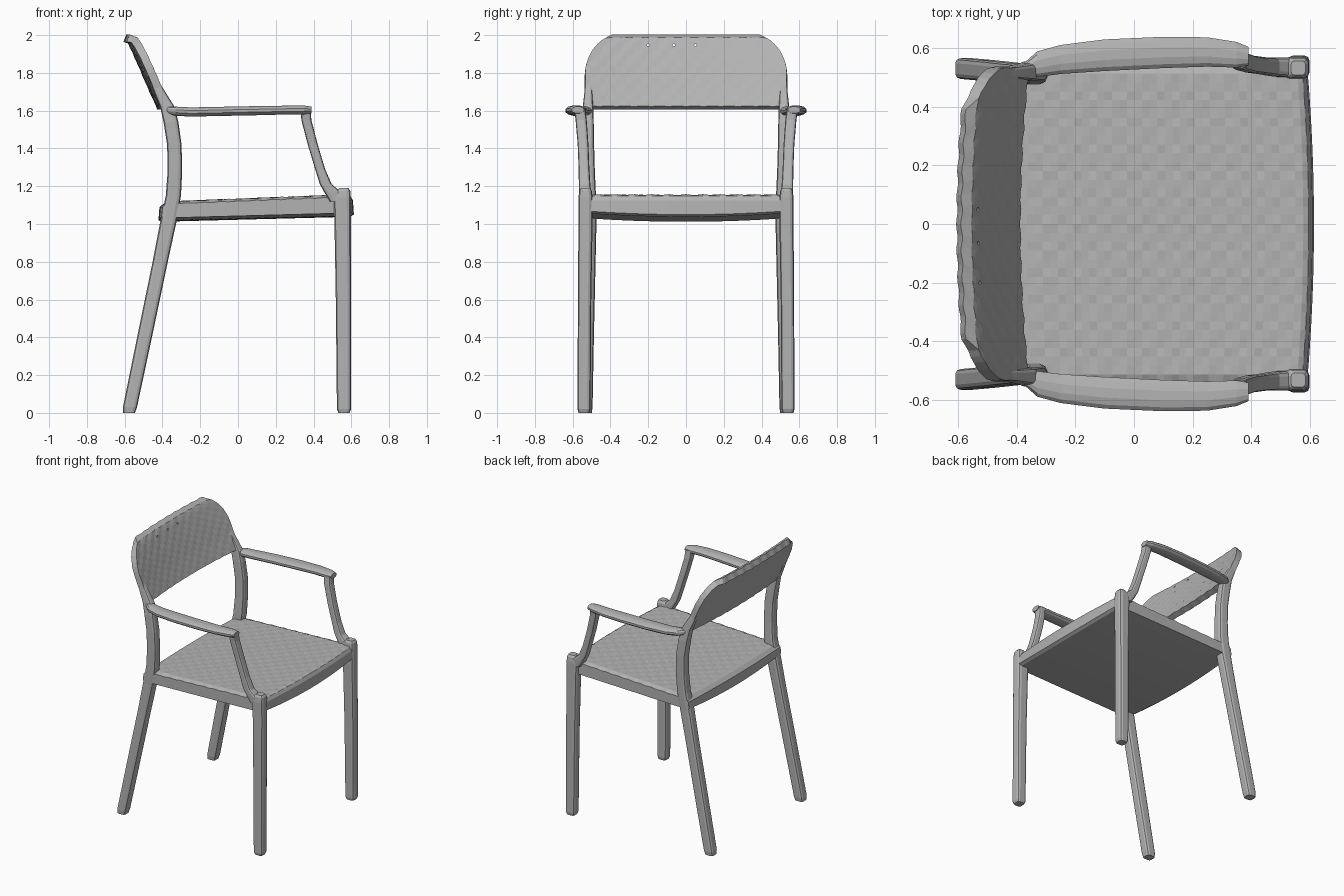
import bpy, bmesh, math

cube = bpy.data.objects.get("Cube")
if cube:
    bpy.data.objects.remove(cube, do_unlink=True)

grey = bpy.data.materials.new("warm_grey_plastic")
grey.use_nodes = True
grey.diffuse_color = (0.45, 0.45, 0.45, 1)
bsdf = grey.node_tree.nodes["Principled BSDF"]
bsdf.inputs["Base Color"].default_value = grey.diffuse_color
bsdf.inputs["Roughness"].default_value = 0.6


def finish(name, bm):
    bmesh.ops.recalc_face_normals(bm, faces=bm.faces)
    mesh = bpy.data.meshes.new(name)
    bm.to_mesh(mesh)
    bm.free()
    mesh.materials.append(grey)
    obj = bpy.data.objects.new(name, mesh)
    bpy.context.collection.objects.link(obj)
    return obj


def loft(name, rings, closed=True):
    """Skin a list of point rings; closed rings get end caps."""
    bm = bmesh.new()
    rows = [[bm.verts.new(p) for p in ring] for ring in rings]
    n = len(rows[0])
    for a, b in zip(rows, rows[1:]):
        for i in range(n if closed else n - 1):
            j = (i + 1) % n
            bm.faces.new((a[i], a[j], b[j], b[i]))
    if closed:
        bm.faces.new(rows[0])
        bm.faces.new(rows[-1])
    return finish(name, bm)


def rounded(hu, hv, power, sides=12):
    """Outline of a rounded rectangle (small power) or ellipse (power 1)."""
    pts = []
    for k in range(sides):
        a = 2 * math.pi * (k + 0.5) / sides
        c, s = math.cos(a), math.sin(a)
        pts.append((math.copysign(abs(c) ** power, c) * hu,
                    math.copysign(abs(s) ** power, s) * hv))
    return pts


def mirrored(obj):
    mod = obj.modifiers.new("Mirror", 'MIRROR')
    mod.use_axis = (False, True, False)
    return obj


def upright(name, path):
    """Pair of bars from horizontal slices: x, y, z, half depth, half width."""
    return mirrored(loft(name, [[(x + u, y + v, z) for u, v in rounded(hx, hy, 0.5)]
                                for x, y, z, hx, hy in path]))


def interp(table, t):
    for (a, va), (b, vb) in zip(table, table[1:]):
        if t <= b:
            return va + (vb - va) * (t - a) / (b - a)
    return table[-1][1]


def dimple(a, b):
    return 0.003 * math.cos(a * 68) * math.cos(b * 68)


# Legs
upright("front_legs", [
    (0.561, 0.54, 0, 0.03, 0.03), (0.561, 0.54, 0.02, 0.038, 0.035),
    (0.558, 0.537, 0.6, 0.041, 0.036), (0.554, 0.532, 1.0, 0.044, 0.038),
    (0.552, 0.532, 1.14, 0.046, 0.038), (0.555, 0.532, 1.175, 0.04, 0.034),
    (0.56, 0.532, 1.19, 0.025, 0.025)])
upright("back_legs", [
    (-0.577, 0.53, 0, 0.032, 0.032), (-0.572, 0.53, 0.03, 0.038, 0.036),
    (-0.495, 0.523, 0.4, 0.04, 0.036), (-0.412, 0.514, 0.8, 0.041, 0.036),
    (-0.367, 0.51, 1.02, 0.044, 0.037), (-0.342, 0.513, 1.15, 0.041, 0.037),
    (-0.334, 0.518, 1.28, 0.039, 0.036), (-0.337, 0.521, 1.42, 0.039, 0.035),
    (-0.355, 0.521, 1.54, 0.04, 0.033), (-0.374, 0.519, 1.62, 0.039, 0.028),
    (-0.42, 0.517, 1.71, 0.029, 0.02), (-0.466, 0.512, 1.8, 0.016, 0.014)])

# Arm supports
upright("arm_supports", [
    (0.358, 0.562, 1.605, 0.027, 0.03), (0.362, 0.555, 1.55, 0.027, 0.03),
    (0.396, 0.545, 1.42, 0.027, 0.029), (0.435, 0.54, 1.29, 0.027, 0.029),
    (0.465, 0.537, 1.21, 0.032, 0.031), (0.5, 0.535, 1.17, 0.045, 0.033),
    (0.53, 0.533, 1.12, 0.045, 0.033)])

# Armrests: x, inner edge, outer edge, middle height, half thickness
arms = [(-0.385, 0.495, 0.54, 1.605, 0.02), (-0.33, 0.5, 0.59, 1.597, 0.025),
        (-0.25, 0.51, 0.612, 1.593, 0.025), (-0.1, 0.52, 0.631, 1.596, 0.025),
        (0.1, 0.53, 0.64, 1.6, 0.025), (0.25, 0.535, 0.638, 1.603, 0.024),
        (0.35, 0.532, 0.622, 1.604, 0.024), (0.39, 0.54, 0.605, 1.604, 0.018)]
mirrored(loft("armrests", [
    [(x, (yi + yo) / 2 + u, z + v) for u, v in rounded((yo - yi) / 2, h, 0.9)]
    for x, yi, yo, z, h in arms]))

# Seat: rolled front and back edges, softly dimpled top, bowed plan
steps_x, steps_y, half = 36, 36, 0.543
front_edge = [(0.572, 1.148), (0.585, 1.125), (0.59, 1.07), (0.57, 1.058)]
back_edge = [(-0.39, 1.032), (-0.405, 1.04), (-0.4, 1.088), (-0.375, 1.112)]
rings = []
for j in range(steps_y + 1):
    t = 2 * j / steps_y - 1
    y, bow = half * t, 1 - t * t
    tuck = 0.012 if abs(t) == 1 else 0
    ring = []
    for i in range(steps_x + 1):
        x = -0.35 + 0.905 * i / steps_x
        ring.append((x, 1.119 + 0.04 * (x + 0.35) + dimple(x, y) - tuck))
    ring += front_edge + back_edge
    rings.append([(x * (1 + 0.04 * bow), y,
                   z - (0.02 * bow if z < 1.08 else 0)) for x, z in ring])
loft("seat", rings)

# Backrest: leaning bowed shell with rounded top corners and a rolled top lip
lean = [(1.615, -0.376), (1.72, -0.424), (1.84, -0.475), (1.94, -0.52),
        (1.972, -0.537), (1.984, -0.566)]
heights = [1.615 + 0.03 * k for k in range(12)] + [1.96, 1.972, 1.984]
rows = []
for z in heights:
    width = 0.535
    if z > 1.79:
        width = 0.37 + 0.165 * math.sqrt(1 - min(1, (z - 1.79) / 0.196) ** 2)
    row = []
    for i in range(41):
        y = width * (i / 20 - 1)
        bow = 0.03 * (1 - (y / 0.535) ** 2)
        row.append((interp(lean, z) - bow + dimple(y, z), y, z))
    rows.append(row)
backrest = loft("backrest", rows, closed=False)
shell = backrest.modifiers.new("Thickness", 'SOLIDIFY')
shell.thickness = 0.042
shell.offset = 0

# Four small holes near the top of the backrest
bm = bmesh.new()
for y in (-0.2, -0.065, 0.05, 0.152):
    made = bmesh.ops.create_cone(bm, cap_ends=True, segments=8, radius1=0.007,
                                 radius2=0.007, depth=0.3)["verts"]
    for v in made:
        v.co = (v.co.z - 0.56, v.co.y + y, 1.947 + v.co.x)
cutter = finish("hole_cutter", bm)
cutter.hide_render = True
cutter.display_type = 'WIRE'
holes = backrest.modifiers.new("Holes", 'BOOLEAN')
holes.operation = 'DIFFERENCE'
holes.solver = 'EXACT'
holes.object = cutter
cutter.hide_set(True)
